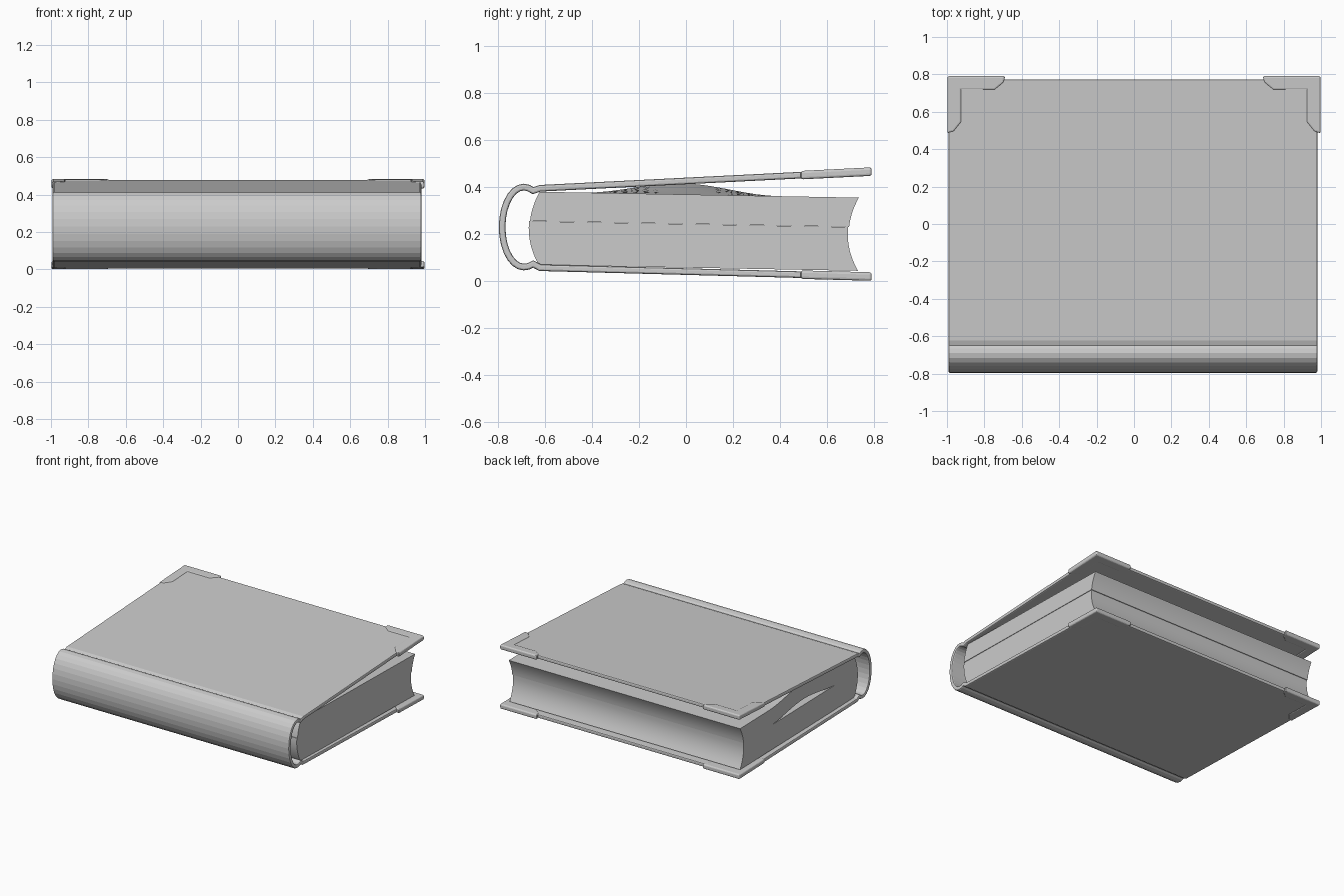
import bpy, bmesh, math
from mathutils import Vector

if "Cube" in bpy.data.objects:
    bpy.data.objects.remove(bpy.data.objects["Cube"])

grey = bpy.data.materials.new("grey")
grey.use_nodes = True
grey.diffuse_color = (0.6, 0.6, 0.6, 1)
grey.node_tree.nodes["Principled BSDF"].inputs["Base Color"].default_value = (0.6, 0.6, 0.6, 1)


def add(name, bm, smooth=None):
    me = bpy.data.meshes.new(name)
    bmesh.ops.recalc_face_normals(bm, faces=bm.faces)
    bm.to_mesh(me)
    bm.free()
    me.materials.append(grey)
    if smooth:
        me.shade_smooth()
        me.set_sharp_from_angle(angle=math.radians(smooth))
    ob = bpy.data.objects.new(name, me)
    bpy.context.scene.collection.objects.link(ob)
    return ob


def bevel(ob, width, segments=2):
    mod = ob.modifiers.new("rounding", "BEVEL")
    mod.width, mod.segments = width, segments
    mod.limit_method, mod.angle_limit = "ANGLE", math.radians(60)


def loft(sections, closed=True):
    """Bridge matching point rows; closed rows get end caps."""
    bm = bmesh.new()
    rows = [[bm.verts.new(p) for p in s] for s in sections]
    n = len(rows[0])
    for a, b in zip(rows, rows[1:]):
        for i in range(n if closed else n - 1):
            j = (i + 1) % n
            bm.faces.new((a[i], a[j], b[j], b[i]))
    if closed:
        bm.faces.new(rows[0])
        bm.faces.new(rows[-1])
    return bm


def mix(a, b, t):
    return a + (b - a) * t


# Case: boards, hinge grooves and rounded spine as one folded sheet
BACK, HINGE = 0.772, -0.62
TOP_Z, BOTTOM_Z = (0.395, 0.465), (0.057, 0.020)
upper = [(BACK, TOP_Z[1]), (HINGE, TOP_Z[0]), (-0.65, 0.385), (-0.67, 0.396)]
lower = [(-0.67, 0.063), (-0.65, 0.073), (HINGE, BOTTOM_Z[0]), (BACK, BOTTOM_Z[1])]
spine = []
for i in range(15):
    a = math.pi * (0.5 + i / 14)
    spine.append((-0.69 + 0.092 * math.cos(a), 0.23 + 0.17 * math.sin(a)))
path = upper + spine + lower
case = add("cover_case", loft([[(x, y, z) for y, z in path] for x in (-0.992, 0.98)], False))
sheet = case.modifiers.new("thickness", "SOLIDIFY")
sheet.thickness, sheet.offset, sheet.use_even_offset = 0.028, 0, True
bevel(case, 0.008)

# Page block: two halves meeting at a slit, the upper one arching at one end
STEPS = 28
LEFT, RIGHT = -0.965, 0.96


def block_profile(z_low, z_high):
    """Outline between two heights given as (spine side, fore edge) fractions."""
    def height(t, f):
        return mix(mix(0.07, 0.045, t), mix(0.38, 0.355, t), f)

    def spine_y(f):
        return -0.665 + 0.042 * (2 * f - 1) ** 2

    def fore_y(f):
        return 0.692 + 0.043 * (2 * f - 1) ** 2

    def point(t, f):
        return mix(spine_y(f), fore_y(f), t), height(t, f)

    ts = [i / STEPS for i in range(STEPS + 1)]
    fs = [mix(z_low, z_high, i / 7) for i in range(1, 7)]
    return ([point(t, z_low) for t in ts] + [point(1, f) for f in fs]
            + [point(t, z_high) for t in reversed(ts)] + [point(0, f) for f in reversed(fs)])


def arch(x, y):
    u = (y + 0.02) / 0.42
    along = math.cos(u * math.pi / 2) ** 2 if abs(u) < 1 else 0
    fade = max(0, (0.3 - x) / (0.3 - LEFT))
    return 0.047 * along * fade ** 1.5


xs = [mix(LEFT, RIGHT, i / 20) for i in range(21)]
top_half = block_profile(0.6, 1)
add("upper_pages", loft([[(x, y, z + arch(x, y)) for y, z in top_half] for x in xs]), 35)
low_half = block_profile(0, 0.6)
add("lower_pages", loft([[(x, y - 0.004, z - 0.001) for y, z in low_half]
                         for x in (LEFT + 0.003, RIGHT - 0.003)]), 35)

# Corner guards: L-shaped caps on the free corners of both boards
outline = [(0, 0), (0.31, 0), (0.30, 0.035), (0.255, 0.072), (0.075, 0.072),
           (0.075, 0.245), (0.035, 0.295), (0, 0.305)]
for level, (z0, z1) in (("upper", TOP_Z), ("lower", BOTTOM_Z)):
    slope = (z1 - z0) / (BACK - HINGE)
    for side, sx in (("left", 1), ("right", -1)):
        rows = []
        for half in (-0.018, 0.018):
            row = []
            for u, v in outline:
                y = 0.79 - v
                row.append(Vector((sx * (0.998 - u), y, z1 + slope * (y - BACK) + half)))
            rows.append(row)
        guard = add(f"{level}_{side}_corner_guard", loft(rows))
        bevel(guard, 0.01, 3)
